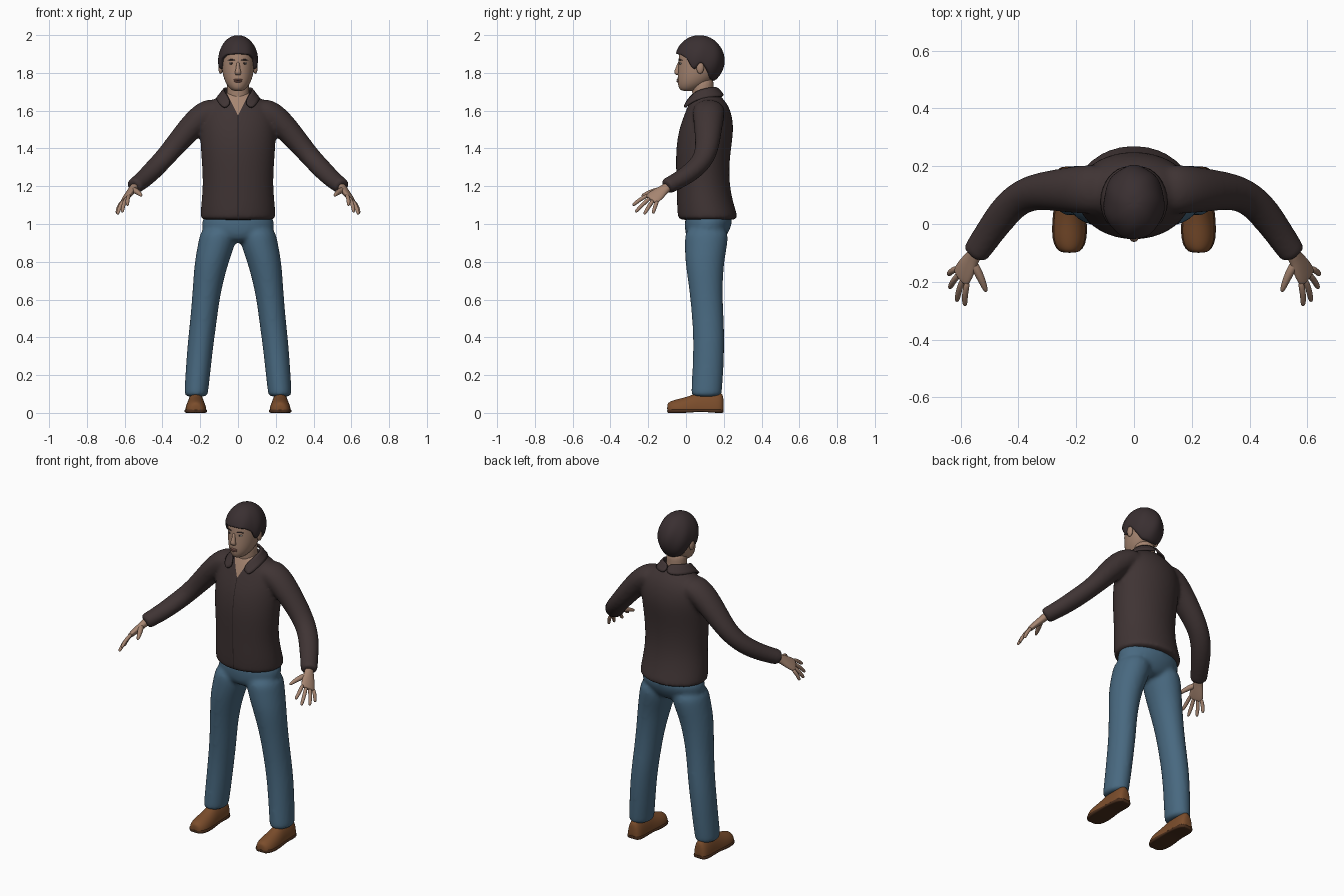
import bpy, bmesh, math
from mathutils import Vector

cube = bpy.data.objects.get("Cube")
if cube:
    bpy.data.objects.remove(cube, do_unlink=True)


def material(name, rgb):
    m = bpy.data.materials.new(name)
    m.use_nodes = True
    m.diffuse_color = (*rgb, 1)
    m.node_tree.nodes["Principled BSDF"].inputs["Base Color"].default_value = (*rgb, 1)
    return m


SHIRT = material("dark brown cloth", (.05, .034, .034))
SEAM = material("seam shadow", (.018, .012, .012))
HAIR = material("dark hair", (.042, .029, .031))
SKIN = material("skin", (.38, .235, .165))
LIP = material("lips", (.24, .11, .085))
JEANS = material("blue denim", (.065, .14, .215))
SHOE = material("brown leather", (.2, .075, .025))
SOLE = material("dark sole", (.07, .028, .012))
EYE = material("eye white", (.5, .46, .42))
X, Y, Z = Vector((1, 0, 0)), Vector((0, 1, 0)), Vector((0, 0, 1))


def loft(secs, axes=None, side=1, n=16):
    """Closed skin over elliptical sections (x, y, z, radius a, radius b)."""
    verts, faces = [], []
    pts = [Vector(s[:3]) for s in secs]
    for i, s in enumerate(secs):
        if axes:
            a, b = axes
        else:
            t = (pts[min(i + 1, len(pts) - 1)] - pts[max(i - 1, 0)]).normalized()
            a = t.cross(Z).normalized()
            b = t.cross(a)
        for k in range(n):
            u = math.tau * k / n
            p = pts[i] + a * s[3] * math.cos(u) + b * s[4] * math.sin(u)
            verts.append((p.x * side, p.y, p.z))
    for i in range(len(secs) - 1):
        for k in range(n):
            j = (k + 1) % n
            faces.append((i * n + k, i * n + j, i * n + n + j, i * n + n + k))
    faces += [tuple(range(n)), tuple(range(len(verts) - n, len(verts)))]
    return verts, faces


def build(name, parts, mat, sub=2, voxel=0):
    """Join parts into one smooth object, optionally fused by remeshing."""
    verts, faces = [], []
    for v, f in parts:
        faces += [tuple(i + len(verts) for i in q) for q in f]
        verts += v
    me = bpy.data.meshes.new(name)
    me.from_pydata(verts, [], faces)
    bm = bmesh.new()
    bm.from_mesh(me)
    bmesh.ops.recalc_face_normals(bm, faces=bm.faces)
    for f in bm.faces:
        f.smooth = True
    bm.to_mesh(me)
    bm.free()
    me.materials.append(mat)
    ob = bpy.data.objects.new(name, me)
    bpy.context.collection.objects.link(ob)
    if sub:
        ob.modifiers.new("subdivide", "SUBSURF").levels = sub
        ob.modifiers[0].render_levels = sub
    if voxel:
        r = ob.modifiers.new("fuse", "REMESH")
        r.mode, r.voxel_size, r.use_smooth_shade = "VOXEL", voxel, True
        s = ob.modifiers.new("relax", "SMOOTH")
        s.factor, s.iterations = .5, 6
    return ob


def body(rows):
    """Horizontal sections given as (z, half width, front y, back y)."""
    return loft([(0, (f + b) / 2, z, w, (b - f) / 2) for z, w, f, b in rows], (X, Y), n=20)


def ball(name, loc, size, mat):
    bm = bmesh.new()
    bmesh.ops.create_uvsphere(bm, u_segments=16, v_segments=10, radius=1)
    verts = [tuple(loc[i] + v.co[i] * size[i] for i in range(3)) for v in bm.verts]
    faces = [tuple(v.index for v in f.verts) for f in bm.faces]
    bm.free()
    return build(name, [(verts, faces)], mat, sub=0)


SIDES = ((1, "left"), (-1, "right"))

# Shirt: torso and sleeves fused together
torso = body([(1.02, .197, -.04, .265), (1.03, .203, -.045, .28), (1.1, .198, -.05, .255),
              (1.2, .188, -.052, .233), (1.3, .192, -.055, .23), (1.4, .2, -.055, .24),
              (1.5, .205, -.04, .255), (1.58, .2, -.01, .245), (1.64, .165, .015, .22),
              (1.68, .095, .035, .18), (1.70, .07, .045, .165)])
sleeve = [(.09, .12, 1.62, .085, .055), (.17, .12, 1.59, .088, .075), (.255, .117, 1.51, .076, .068),
          (.37, .112, 1.37, .062, .055), (.44, .055, 1.295, .06, .053), (.5, -.03, 1.235, .052, .047),
          (.548, -.1, 1.2, .048, .044), (.552, -.106, 1.196, .046, .042)]
shirt = build("shirt", [torso] + [loft(sleeve, side=s) for s, _ in SIDES], SHIRT, voxel=.011)

# Open neck and button seam cut into the shirt front
bpy.context.view_layer.update()
fused = bpy.data.meshes.new_from_object(shirt.evaluated_get(bpy.context.evaluated_depsgraph_get()))
shirt.modifiers.clear()
shirt.data = fused
fused.materials.clear()
for m in (SHIRT, SKIN, SEAM):
    fused.materials.append(m)
bm = bmesh.new()
bm.from_mesh(fused)


def front_cut(co, no, low, high):
    fs = [f for f in bm.faces if f.calc_center_median().y < .09
          and abs(f.calc_center_median().x) < .12 and low < f.calc_center_median().z < high]
    geom = set(fs) | {e for f in fs for e in f.edges} | {v for f in fs for v in f.verts}
    bmesh.ops.bisect_plane(bm, geom=list(geom), plane_co=co, plane_no=no)


for s in (1, -1):
    front_cut((0, 0, 1.575), (s, 0, -.5), 1.55, 1.75)
    front_cut((s * .002, 0, 0), (s, 0, 0), 1.03, 1.59)
for f in bm.faces:
    c = f.calc_center_median()
    f.smooth = True
    f.material_index = 0
    if c.y < .09 and abs(c.x) < (c.z - 1.575) * .5:
        f.material_index = 1
    elif c.y < .09 and abs(c.x) < .002 and c.z > 1.04:
        f.material_index = 2
bm.to_mesh(fused)
bm.free()

# Folded collar, one strip per side
top = [(0, .165, 1.722), (.05, .152, 1.722), (.08, .1, 1.718), (.068, .04, 1.695), (.03, -.002, 1.64)]
low = [(0, .205, 1.675), (.075, .185, 1.675), (.118, .105, 1.672), (.108, .025, 1.648), (.075, -.015, 1.605)]
for s, label in SIDES:
    verts = [(x * s, y, z) for x, y, z in top + low]
    k = len(top)
    strip = build(label + "_collar", [(verts, [(i, i + 1, i + k + 1, i + k) for i in range(k - 1)])], SHIRT)
    solid = strip.modifiers.new("thickness", "SOLIDIFY")
    solid.thickness, solid.offset = .01, 0

# Jeans: hips and legs fused together
hips = body([(.9, .1, .03, .18), (.93, .17, .0, .21), (.97, .195, -.008, .235),
             (1.02, .192, -.008, .25), (1.06, .175, 0, .235)])
leg = [(.1, .11, .99, .095, .115), (.108, .108, .91, .103, .118), (.14, .098, .8, .092, .105),
       (.16, .104, .68, .08, .092), (.173, .11, .58, .074, .087), (.185, .118, .47, .072, .085),
       (.2, .121, .35, .07, .084), (.213, .115, .2, .067, .084), (.222, .108, .1, .064, .083),
       (.222, .108, .085, .062, .08)]
build("jeans", [hips] + [loft(leg, (X, Y), s) for s, _ in SIDES], JEANS, voxel=.011)

# Shoes: rounded uppers on flat soles, rows are (y, half width, height)
last = [(-.1, .02, .03), (-.09, .042, .045), (-.05, .058, .058), (.02, .055, .075),
        (.07, .048, .1), (.15, .048, .105), (.185, .042, .095), (.2, .025, .075)]
for s, label in SIDES:
    v, f = loft([(.223, y, .015, w, h) for y, w, h in last], (X, Z), s)
    build(label + "_shoe", [([(x, y, max(z, .012)) for x, y, z in v], f)], SHOE)
    v, f = loft([(.223, y, .01, w * 1.07 + .002, .04) for y, w, h in last], (X, Z), s)
    flat = [(x, y, min(max(z, 0 if y > .09 or y < .03 else .008), .02)) for x, y, z in v]
    build(label + "_sole", [(flat, f)], SOLE, sub=1)

# Hands: palm, four fingers and a thumb
across = Vector((.53, .69, -.49)).normalized()
along = Vector((.43, -.72, -.54)).normalized()
wrist, knuckle = Vector((.543, -.09, 1.203)), Vector((.598, -.183, 1.132))
tips = [(.585, -.283, 1.098), (.613, -.268, 1.062), (.638, -.222, 1.05), (.642, -.175, 1.055)]
for s, label in SIDES:
    rows = [(0, .026, .024), (.25, .028, .021), (.5, .037, .02), (.8, .044, .017), (1, .043, .014), (1.06, .036, .01)]
    palm = loft([(*wrist.lerp(knuckle, t), a, b) for t, a, b in rows], (across, along.cross(across)), s)
    parts = [palm]
    for i, tip in enumerate(tips):
        base = knuckle + across * (i - 1.5) * .022 - along * .012
        mid = base.lerp(Vector(tip), .5) + Vector((.005, 0, .006))
        path = [(base, .012), (mid, .0115), (mid.lerp(Vector(tip), .7), .0105), (Vector(tip), .007)]
        parts.append(loft([(*p, r, r) for p, r in path], side=s, n=8))
    thumb = [((.562, -.125, 1.185), .016), ((.54, -.165, 1.175), .017),
             ((.522, -.205, 1.162), .013), ((.51, -.237, 1.148), .008)]
    parts.append(loft([(*p, r, r) for p, r in thumb], side=s, n=8))
    build(label + "_hand", parts, SKIN)

# Head and neck
build("neck", [body([(1.6, .06, .04, .16), (1.66, .06, .035, .15), (1.72, .058, .03, .145),
                     (1.78, .06, .03, .15)])], SKIN)
build("head", [body([(1.704, .02, -.015, .04), (1.71, .036, -.034, .06), (1.735, .06, -.044, .11),
                     (1.77, .076, -.046, .15), (1.81, .085, -.044, .172), (1.86, .09, -.041, .183),
                     (1.92, .088, -.038, .183), (1.96, .068, 0, .15), (1.982, .035, .03, .11)])], SKIN)
nose = [(0, -.034, 1.862, .008, .008), (0, -.042, 1.83, .01, .012), (0, -.049, 1.806, .017, .016),
        (0, -.046, 1.794, .018, .014), (0, -.04, 1.787, .01, .008)]
build("nose", [loft(nose, (X, Y), n=10)], SKIN)
ball("upper_lip", (0, -.043, 1.763), (.024, .008, .005), LIP)
ball("lower_lip", (0, -.042, 1.754), (.021, .008, .005), LIP)
for s, label in SIDES:
    ball(label + "_eye", (s * .034, -.028, 1.85), (.014, .007, .0055), EYE)
    ball(label + "_iris", (s * .034, -.032, 1.85), (.006, .004, .0055), SEAM)
    ball(label + "_ear", (s * .092, .075, 1.828), (.012, .02, .033), SKIN)
    brow = [(.016, -.038, 1.866, .003, .003), (.034, -.034, 1.872, .004, .004), (.056, -.019, 1.866, .002, .002)]
    build(label + "_eyebrow", [loft(brow, side=s, n=8)], HAIR)

# Hair: a domed cap running down to a shaped hairline
hairline = [(0, 1.9), (.22, 1.895), (.34, 1.87), (.4, 1.81), (.46, 1.83), (.52, 1.865),
            (.6, 1.82), (.72, 1.77), (1, 1.757)]


def line_height(u):
    for (a, za), (b, zb) in zip(hairline, hairline[1:]):
        if u <= b:
            return za + (zb - za) * (u - a) / (b - a)
    return hairline[-1][1]


N, ROWS = 48, 14
verts, faces = [], []
for r in range(1, ROWS + 2):
    for k in range(N):
        a = math.tau * k / N
        u = min(k, N - k) / (N / 2)
        phi = math.acos((line_height(u) - 1.865) / .135) * min(r / ROWS, 1)
        lock = 1 + .018 * math.sin(a * 7 + phi * 3) * math.sin(phi) ** 2
        if r > ROWS:
            lock = .84
        verts.append((.106 * math.sin(phi) * math.sin(a) * lock,
                      .072 - .132 * math.sin(phi) * math.cos(a) * lock, 1.865 + .135 * math.cos(phi)))
for r in range(ROWS):
    for k in range(N):
        j = (k + 1) % N
        faces.append((r * N + k, r * N + j, r * N + N + j, r * N + N + k))
faces.append(tuple(range(N)))
build("hair", [(verts, faces)], HAIR, sub=1)
